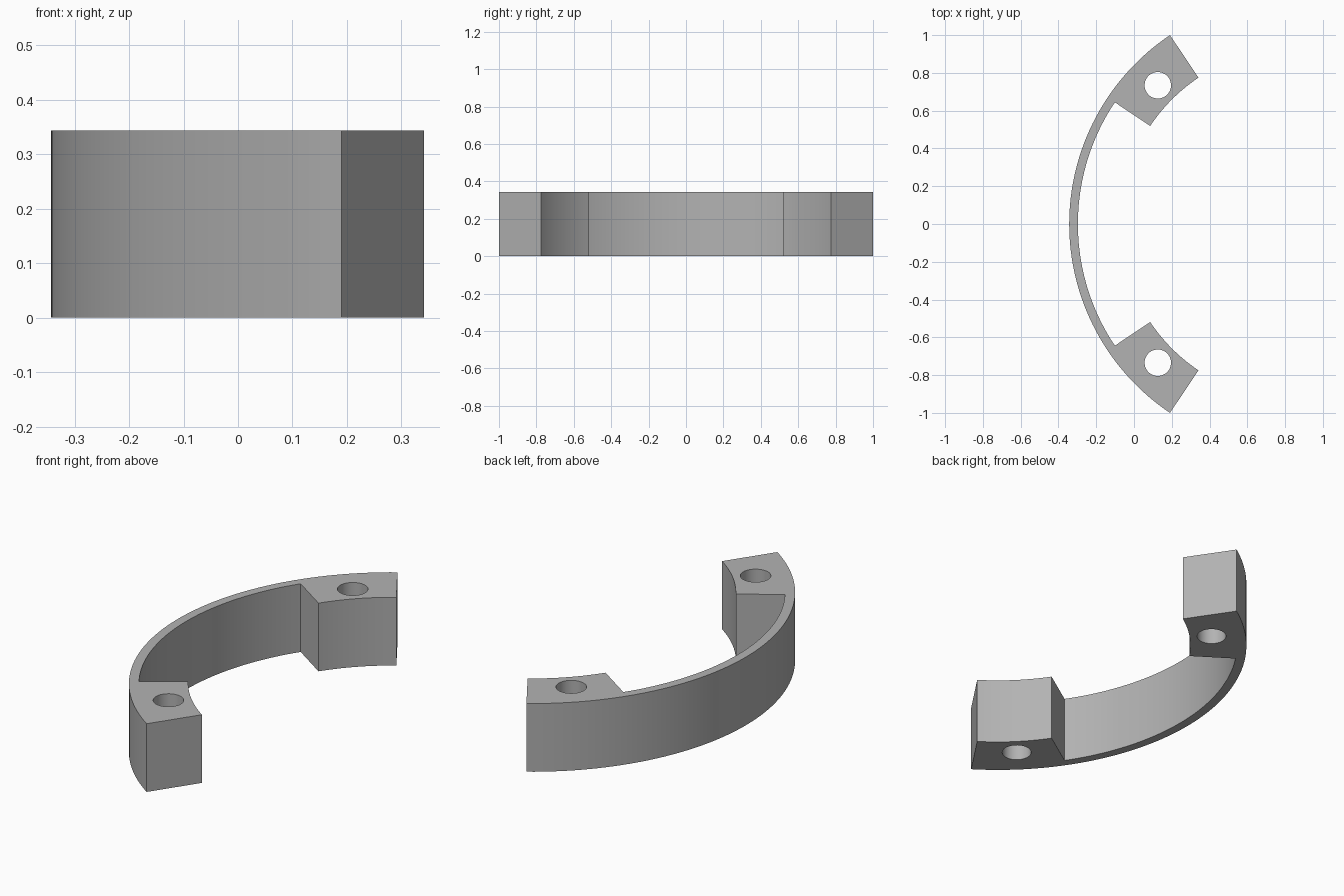
import bpy, bmesh
from math import cos, sin, radians

cube = bpy.data.objects.get("Cube")
if cube:
    bpy.data.objects.remove(cube, do_unlink=True)

HEIGHT = 0.344
CENTRE_X = 0.861
R_OUTER, R_BAND, R_PAD = 1.204, 1.158, 0.933
R_HOLE_CENTRE, HOLE_RADIUS = 1.039, 0.07
END, PAD_START = 56.15, 33.8      # degrees either side of the band's middle
HOLE_ANGLE = (END + PAD_START) / 2

grey = bpy.data.materials.new("plain grey")
grey.use_nodes = True
colour = (0.45, 0.45, 0.45, 1)
grey.diffuse_color = colour
grey.node_tree.nodes["Principled BSDF"].inputs["Base Color"].default_value = colour


def polar(radius, degrees):
    a = radians(degrees)
    return (CENTRE_X - radius * cos(a), radius * sin(a), 0)


def arc(radius, start, end, steps):
    return [polar(radius, start + (end - start) * i / steps) for i in range(steps + 1)]


# Curved band with a thick pad at each end, as one closed outline
outline = (arc(R_OUTER, -END, END, 64)
           + arc(R_PAD, END, PAD_START, 14)
           + arc(R_BAND, PAD_START, -PAD_START, 40)
           + arc(R_PAD, -PAD_START, -END, 14))
bm = bmesh.new()
face = bm.faces.new([bm.verts.new(p) for p in outline])
top = bmesh.ops.extrude_face_region(bm, geom=[face])["geom"]
bmesh.ops.translate(bm, vec=(0, 0, HEIGHT),
                    verts=[g for g in top if isinstance(g, bmesh.types.BMVert)])
bmesh.ops.recalc_face_normals(bm, faces=bm.faces)
mesh = bpy.data.meshes.new("curved_bracket")
bm.to_mesh(mesh)
bm.free()
bracket = bpy.data.objects.new("curved_bracket", mesh)
bpy.context.collection.objects.link(bracket)
mesh.materials.append(grey)

# Bolt hole through each pad
bpy.ops.object.select_all(action='DESELECT')
for side in (-1, 1):
    x, y, _ = polar(R_HOLE_CENTRE, side * HOLE_ANGLE)
    bpy.ops.mesh.primitive_cylinder_add(vertices=48, radius=HOLE_RADIUS, depth=1,
                                        location=(x, y, HEIGHT / 2))
    cutter = bpy.context.object
    cutter.name = "hole_cutter"
    cutter.hide_render = True
    cutter.data.materials.append(grey)
    cut = bracket.modifiers.new("bolt_hole", 'BOOLEAN')
    cut.operation, cut.solver, cut.object = 'DIFFERENCE', 'EXACT', cutter
    bpy.context.view_layer.objects.active = bracket
    bpy.ops.object.modifier_apply(modifier=cut.name)
    bpy.data.objects.remove(cutter, do_unlink=True)

# Smooth curved walls, crisp corners
bpy.ops.object.select_all(action='DESELECT')
bracket.select_set(True)
bpy.context.view_layer.objects.active = bracket
bpy.ops.object.shade_smooth_by_angle(angle=radians(30))
